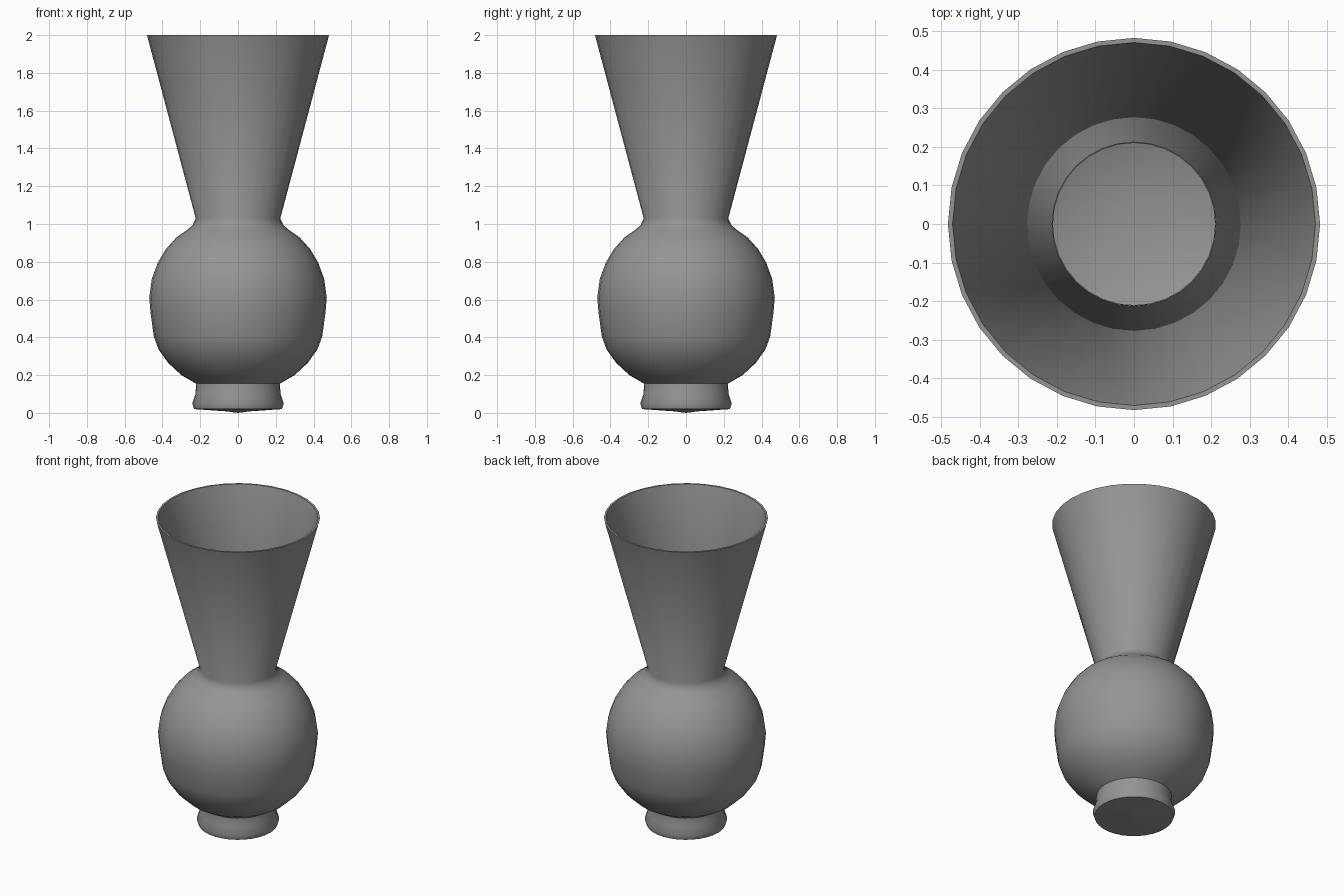
import bpy
import bmesh
import math

cube = bpy.data.objects.get("Cube")
if cube:
    bpy.data.objects.remove(cube, do_unlink=True)

SEGMENTS = 32
WALL = 0.012


def make_material(name, color):
    mat = bpy.data.materials.new(name)
    mat.use_nodes = True
    mat.diffuse_color = color
    mat.node_tree.nodes["Principled BSDF"].inputs["Base Color"].default_value = color
    return mat


def lathe(name, profile, mat):
    """Spin a (radius, height) profile around the z axis."""
    bm = bmesh.new()
    verts = [bm.verts.new((r, 0, z)) for r, z in profile]
    edges = [bm.edges.new(pair) for pair in zip(verts, verts[1:])]
    bmesh.ops.spin(bm, geom=verts + edges, cent=(0, 0, 0), axis=(0, 0, 1),
                   angle=math.tau, steps=SEGMENTS, use_merge=True)
    bmesh.ops.remove_doubles(bm, verts=bm.verts, dist=0.0005)
    bmesh.ops.recalc_face_normals(bm, faces=bm.faces)
    mesh = bpy.data.meshes.new(name)
    bm.to_mesh(mesh)
    bm.free()
    obj = bpy.data.objects.new(name, mesh)
    bpy.context.collection.objects.link(obj)
    mesh.materials.append(mat)
    bpy.context.view_layer.objects.active = obj
    obj.select_set(True)
    bpy.ops.object.shade_smooth_by_angle(angle=math.radians(40))
    return obj


# Outer outline: shallow cone base, foot, bulb, flared neck
foot = [(0.232, 0.02), (0.242, 0.05), (0.225, 0.1), (0.222, 0.155)]
bulb = [(0.3, 0.2), (0.37, 0.265), (0.42, 0.335), (0.446, 0.405),
        (0.463, 0.53), (0.47, 0.61), (0.456, 0.71), (0.425, 0.795),
        (0.38, 0.87), (0.325, 0.93), (0.264, 0.972)]
neck = [(0.24, 0.995), (0.224, 1.03), (0.482, 2.0)]
outer = [(0, 0), (0.06, 0.008)] + foot + bulb + neck

# Inner wall runs back down parallel to the outline, to a flat floor
inner = [(r - WALL, z) for r, z in reversed(foot[1:] + bulb + neck)]
floor = [(0.205, 0.035), (0.06, 0.025), (0, 0.022)]

clay = make_material("grey clay", (0.3, 0.3, 0.3, 1))
lathe("vase", outer + inner + floor, clay)
